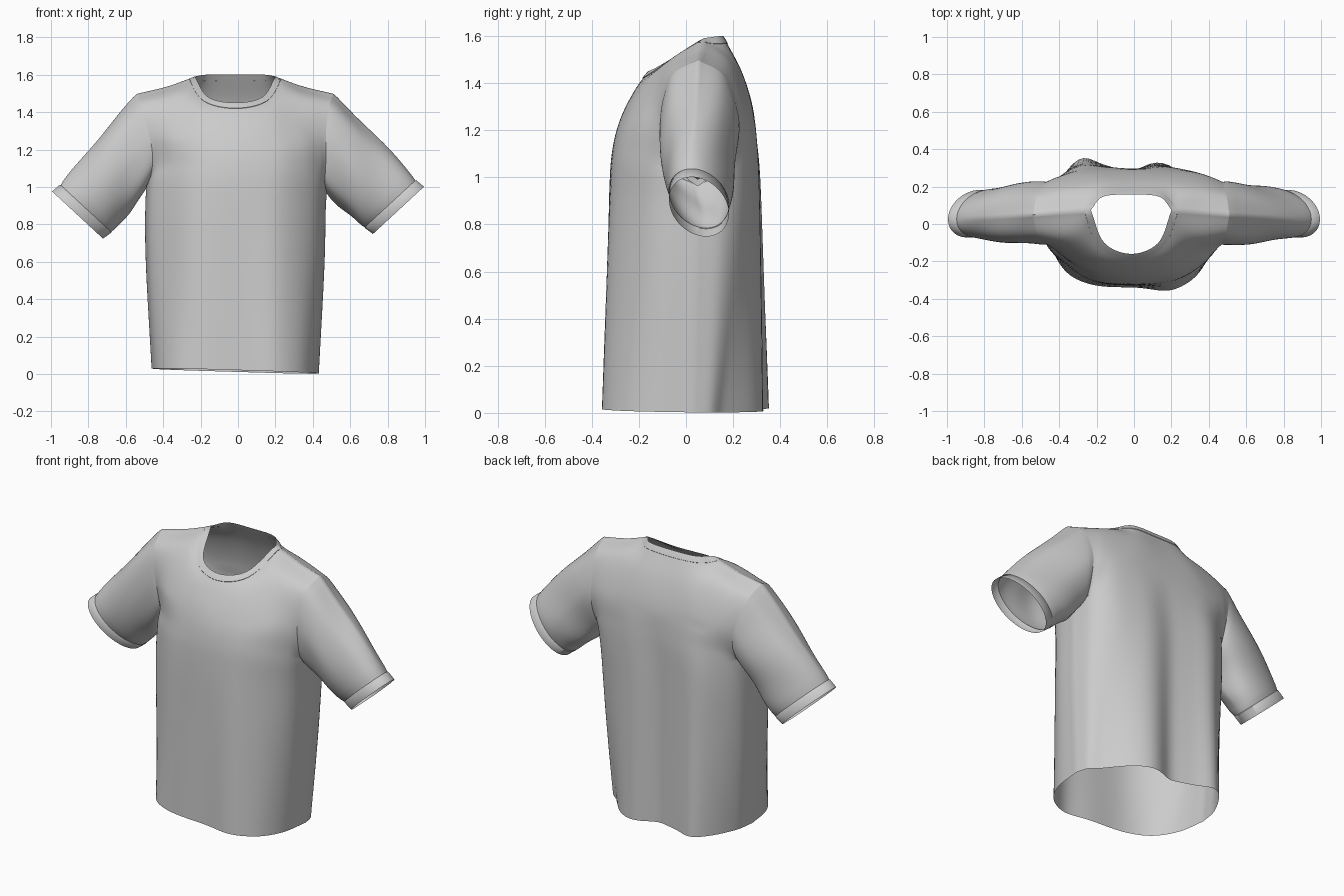
import bpy, bmesh, math
from mathutils import Vector
from mathutils.bvhtree import BVHTree

if "Cube" in bpy.data.objects:
    bpy.data.objects.remove(bpy.data.objects["Cube"])

SEG_U, SEG_V = 6, 8       # subdivisions between control points

# half-panel control rows, centre line -> side, from hem up to the neck
SHOULDER = [(.216, .075, 1.59), (.36, .065, 1.538), (.525, .05, 1.498)]
FRONT = [
    [(0, -.338, 0), (.2, -.325, 0), (.33, -.25, 0), (.42, -.12, 0), (.447, .03, 0)],
    [(0, -.33, .6), (.2, -.313, .6), (.35, -.24, .6), (.45, -.12, .6), (.478, .04, .6)],
    [(0, -.325, .95), (.2, -.302, .95), (.355, -.23, .95), (.455, -.115, .96), (.483, .05, .965)],
    [(0, -.312, 1.12), (.2, -.287, 1.12), (.345, -.22, 1.11), (.435, -.135, 1.09), (.465, -.07, 1.04)],
    [(0, -.278, 1.25), (.19, -.253, 1.26), (.33, -.195, 1.27), (.42, -.14, 1.26), (.467, -.11, 1.23)],
    [(0, -.218, 1.37), (.17, -.183, 1.4), (.285, -.09, 1.475), (.4, -.075, 1.455), (.5, -.065, 1.425)],
    [(0, -.16, 1.45), (.145, -.1, 1.48)] + SHOULDER,
]
BACK = [
    [(0, .3, 0), (.2, .3, 0), (.34, .25, 0), (.42, .15, 0), (.447, .03, 0)],
    [(0, .3, .6), (.2, .3, .6), (.36, .25, .6), (.45, .16, .6), (.478, .04, .6)],
    [(0, .3, .95), (.2, .3, .95), (.36, .263, .95), (.455, .18, .96), (.483, .05, .965)],
    [(0, .298, 1.15), (.2, .295, 1.14), (.35, .27, 1.12), (.435, .22, 1.09), (.468, .17, 1.04)],
    [(0, .283, 1.3), (.2, .28, 1.3), (.33, .265, 1.29), (.42, .245, 1.27), (.472, .225, 1.23)],
    [(0, .235, 1.45), (.16, .23, 1.46), (.28, .195, 1.485), (.4, .18, 1.46), (.505, .165, 1.425)],
    [(0, .157, 1.6), (.15, .146, 1.6)] + SHOULDER,
]


def spline(pts, n, breaks=()):
    """Catmull-Rom through pts, with free tangents at the break indices."""
    out, cuts = [], [0, *breaks, len(pts) - 1]
    for a, b in zip(cuts, cuts[1:]):
        seg = pts[a:b + 1]
        ext = [2 * seg[0] - seg[1]] + seg + [2 * seg[-1] - seg[-2]]
        for i in range(len(seg) - 1):
            p0, p1, p2, p3 = ext[i:i + 4]
            for k in range(n):
                t = k / n
                out.append(.5 * (2 * p1 + (p2 - p0) * t + (2 * p0 - 5 * p1 + 4 * p2 - p3) * t * t
                                 + (3 * p1 - p0 - 3 * p2 + p3) * t ** 3))
    return out + [pts[-1].copy()]


def bump(x, centre, width):
    return math.exp(-((x - centre) / width) ** 2)


def drape(p):
    """Hanging folds, twisted and tilted hem, sideways shift."""
    x, y, z = p
    w = max(0, 1 - z / 1.25) ** .7 * min(1, abs(y - .04) / .18)
    low = max(0, 1 - z / .95)
    if y < .04:
        dy = (-.03 * bump(x, .22, .12) - .04 * low * bump(x, .38, .1)
              + (.06 - .085 * low) * bump(x, -.37, .1))
    else:
        dy = (.065 * bump(x, -.27, .1) + .025 * bump(x, .14, .1) - .02 * bump(x, 0, .07)
              - .07 * low * bump(x, .38, .1))
    hem = max(0, 1 - z / .5) * (.016 - .03 * x - .015 * y)
    armpit = .03 * bump(z, 1, .1) * min(1, max(0, -x / .45))
    shift = -.015 + .022 * bump(z, 1.15, .17)
    return Vector((x + shift, y + dy * w, z + hem + armpit))


def panel(rows):
    """Full-width panel from half rows; returned as columns running hem -> neck."""
    dense = []
    for i, row in enumerate(rows):
        half = [Vector(p) for p in row]
        full = [Vector((-p.x, p.y, p.z)) for p in half[:0:-1]] + half
        dense.append(spline(full, SEG_U, (2, 6) if i == len(rows) - 1 else ()))
    cols = list(zip(*dense))
    return [[drape(p) for p in spline(list(col), SEG_V, (2,) if i in (0, len(cols) - 1) else ())]
            for i, col in enumerate(cols)]


def make(name, grids, closed=False):
    """Thin cloth sheet from point grids, welded and smoothed."""
    bm = bmesh.new()
    for grid in grids:
        vs = [[bm.verts.new(p) for p in line] for line in grid]
        n = len(vs[0])
        for a, b in zip(vs, vs[1:]):
            for j in range(n if closed else n - 1):
                k = (j + 1) % n
                bm.faces.new((a[j], a[k], b[k], b[j]))
    bmesh.ops.remove_doubles(bm, verts=bm.verts, dist=.0004)
    bmesh.ops.recalc_face_normals(bm, faces=bm.faces)
    me = bpy.data.meshes.new(name)
    bm.to_mesh(me)
    bm.free()
    ob = bpy.data.objects.new(name, me)
    bpy.context.collection.objects.link(ob)
    bpy.ops.object.select_all(action='DESELECT')
    ob.select_set(True)
    bpy.context.view_layer.objects.active = ob
    bpy.ops.object.shade_smooth_by_angle(angle=math.radians(60))
    return ob


# body: front and back panels welded at the sides and shoulders
front, back = panel(FRONT), panel(BACK)
body = make("body", [front, back])

# collar: band following the neck edge, laid on the body surface
tree = BVHTree.FromPolygons([v.co for v in body.data.vertices],
                            [list(p.vertices) for p in body.data.polygons])
lo, hi = 2 * SEG_U, 6 * SEG_U
neck = [front[i][-1] for i in range(lo, hi + 1)] + [back[i][-1] for i in range(hi - 1, lo, -1)]
bands = [[], [], [], []]
for p in neck:
    out = Vector((p.x + .015, p.y - .02, 0)).normalized()
    probe = p + out * .02
    hit, normal, _, _ = tree.ray_cast(Vector((probe.x, probe.y, 2)), Vector((0, 0, -1)))
    if hit is None:
        hit, normal = probe, Vector((0, 0, 1))
    normal = normal if normal.z > 0 else -normal
    along = (hit - p).normalized()
    for band, d, lift in zip(bands, (0, .02, .038, .039), (.001, .003, .003, 0)):
        band.append(p + along * d + normal * lift)
make("collar", [bands], closed=True)

# sleeves and cuffs: lofted from each armhole to a tilted oval
ARM = 2 * SEG_V
for side, col, drop, label in ((1, -1, 0, "left"), (-1, 0, -.025, "right")):
    hole = front[col][ARM:] + back[col][-2:ARM:-1]
    n = len(hole)

    def oval(centre, scale=1):
        c = Vector(centre) + Vector((0, 0, drop))
        u, v = Vector((.135, -.03, .125)) * scale, Vector((0, -.122, 0)) * scale
        ring = [c - u * math.cos(a) + v * math.sin(a)
                for a in (2 * math.pi * i / n for i in range(n))]
        return [Vector((p.x * side, p.y, p.z)) for p in ring]

    seam = oval((.813, .055, .91))
    rings = []
    for j in range(21):
        t = j / 20
        ring = [a.lerp(b, t) for a, b in zip(hole, seam)]
        mid = sum(ring, Vector()) / n
        arch = 4 * t * (1 - t)
        rings.append([p + (p - mid).normalized() *
                      (.01 * arch ** .5 + .007 * arch * math.sin(6 * math.pi * i / n + 5 * t + side))
                      for i, p in enumerate(ring)])
    make(label + "_sleeve", [rings], closed=True)
    make(label + "_cuff", [[oval((.813, .055, .91)), oval((.815, .055, .909), 1.02),
                            oval((.858, .055, .875), 1.01)]], closed=True)
